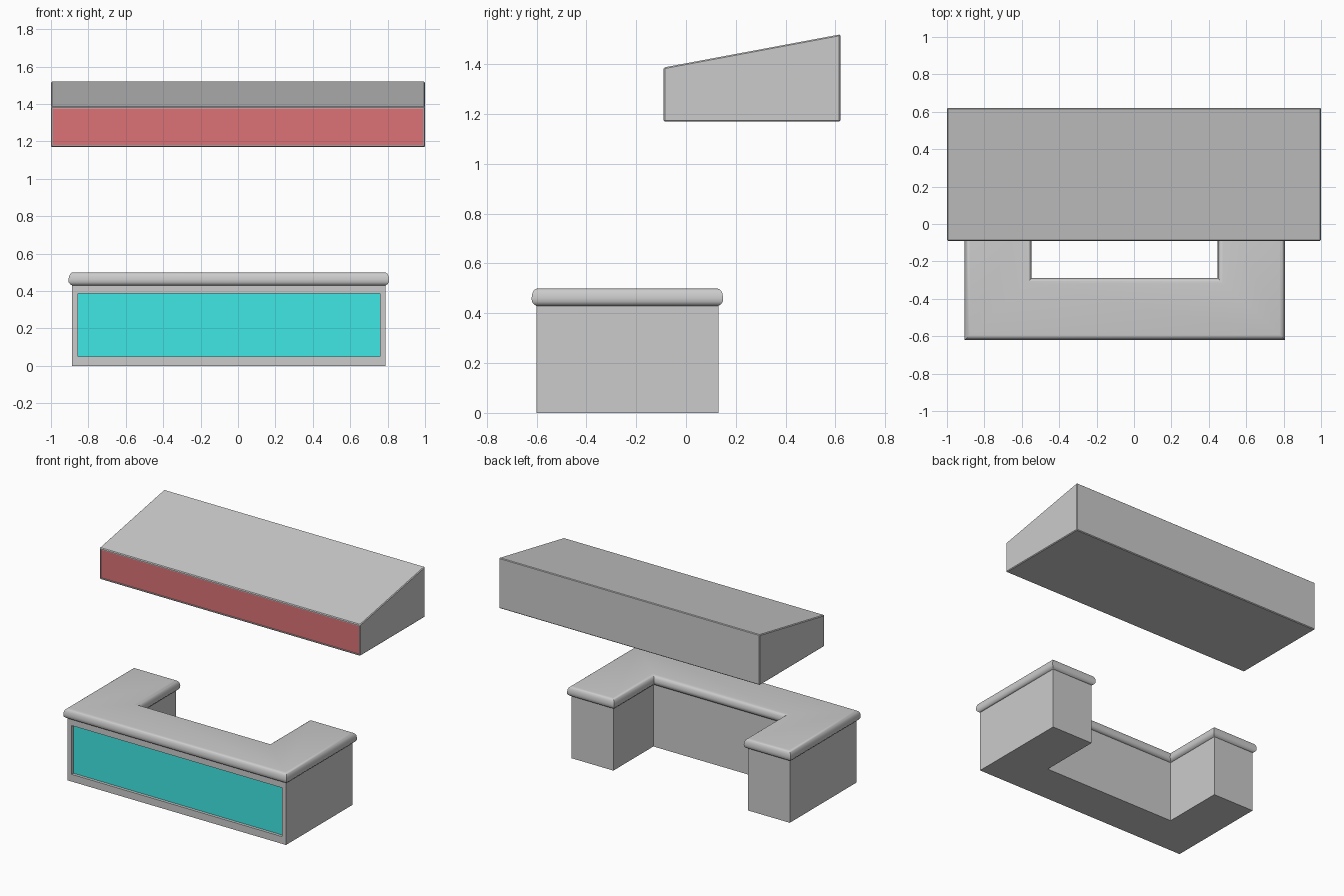
import bpy, bmesh
from mathutils import Vector

if "Cube" in bpy.data.objects:
    bpy.data.objects.remove(bpy.data.objects["Cube"])


def material(name, color):
    m = bpy.data.materials.new(name)
    m.diffuse_color = color
    m.use_nodes = True
    m.node_tree.nodes["Principled BSDF"].inputs["Base Color"].default_value = m.diffuse_color
    return m


def finish(bm, name, mats=()):
    bmesh.ops.recalc_face_normals(bm, faces=bm.faces[:])
    me = bpy.data.meshes.new(name)
    bm.to_mesh(me)
    bm.free()
    ob = bpy.data.objects.new(name, me)
    bpy.context.collection.objects.link(ob)
    for m in mats:
        me.materials.append(m)
    return ob


def prism(points, vec):
    bm = bmesh.new()
    face = bm.faces.new([bm.verts.new(p) for p in points])
    ext = bmesh.ops.extrude_face_region(bm, geom=[face], use_keep_orig=True)
    verts = [g for g in ext["geom"] if isinstance(g, bmesh.types.BMVert)]
    bmesh.ops.translate(bm, verts=verts, vec=vec)
    bmesh.ops.recalc_face_normals(bm, faces=bm.faces[:])
    return bm


def recess_front(bm, x0, x1, z0, z1, depth):
    """Inset the large front face to a rectangle, sink it and colour it."""
    bm.normal_update()
    face = max((f for f in bm.faces if f.normal.y < -0.99), key=lambda f: f.calc_area())
    c = face.calc_center_median()
    bmesh.ops.inset_individual(bm, faces=[face], thickness=0.003)
    rim = Vector((0, c.y, 0))
    for v in face.verts:
        v.co = rim + Vector((x1 if v.co.x > c.x else x0, 0, z1 if v.co.z > c.z else z0))
    bmesh.ops.inset_individual(bm, faces=[face], thickness=0.0)
    for v in face.verts:
        v.co.y += depth
    face.material_index = 1


def u_shape(off, z):
    """U-shaped counter outline grown outward by off on every side."""
    l, r, f, b = -0.887 - off, 0.789 + off, -0.601 - off, 0.13 + off
    nl, nr, nf = -0.566 + off, 0.466 - off, -0.308 + off
    return [(l, f, z), (r, f, z), (r, b, z), (nr, b, z),
            (nr, nf, z), (nl, nf, z), (nl, b, z), (l, b, z)]


grey = material("grey", (0.6, 0.6, 0.6, 1))
cyan = material("cyan_panel", (0.05, 0.8, 0.78, 1))
red = material("red_panel", (0.72, 0.17, 0.18, 1))

# Counter body with recessed front panel
bm = prism(u_shape(0, 0), (0, 0, 0.435))
recess_front(bm, -0.856, 0.76, 0.05, 0.388, 0.02)
finish(bm, "counter_body", (grey, cyan))

# Countertop with rounded overhanging edge, stacked from outline rings
bm = bmesh.new()
profile = [(0.0, 0.43), (0.010, 0.436), (0.018, 0.447), (0.019, 0.462),
           (0.016, 0.480), (0.010, 0.492), (0.002, 0.498), (-0.010, 0.50)]
rings = [[bm.verts.new(p) for p in u_shape(o, z)] for o, z in profile]
for a, b in zip(rings, rings[1:]):
    for i in range(8):
        j = (i + 1) % 8
        bm.faces.new((a[i], a[j], b[j], b[i]))
bm.faces.new(rings[0])
bm.faces.new(rings[-1])
top = finish(bm, "countertop")
bpy.context.view_layer.objects.active = top
top.select_set(True)
bpy.ops.object.shade_smooth_by_angle(angle=0.6)

# Sloped canopy with red fascia
side = [(-0.09, 1.17), (0.62, 1.17), (0.62, 1.52), (-0.09, 1.387)]
bm = prism([(-1, y, z) for y, z in side], (2, 0, 0))
bmesh.ops.bevel(bm, geom=bm.edges[:], offset=0.005, segments=1, affect='EDGES')
recess_front(bm, -0.99, 0.99, 1.18, 1.376, 0.005)
finish(bm, "canopy", (grey, red))
